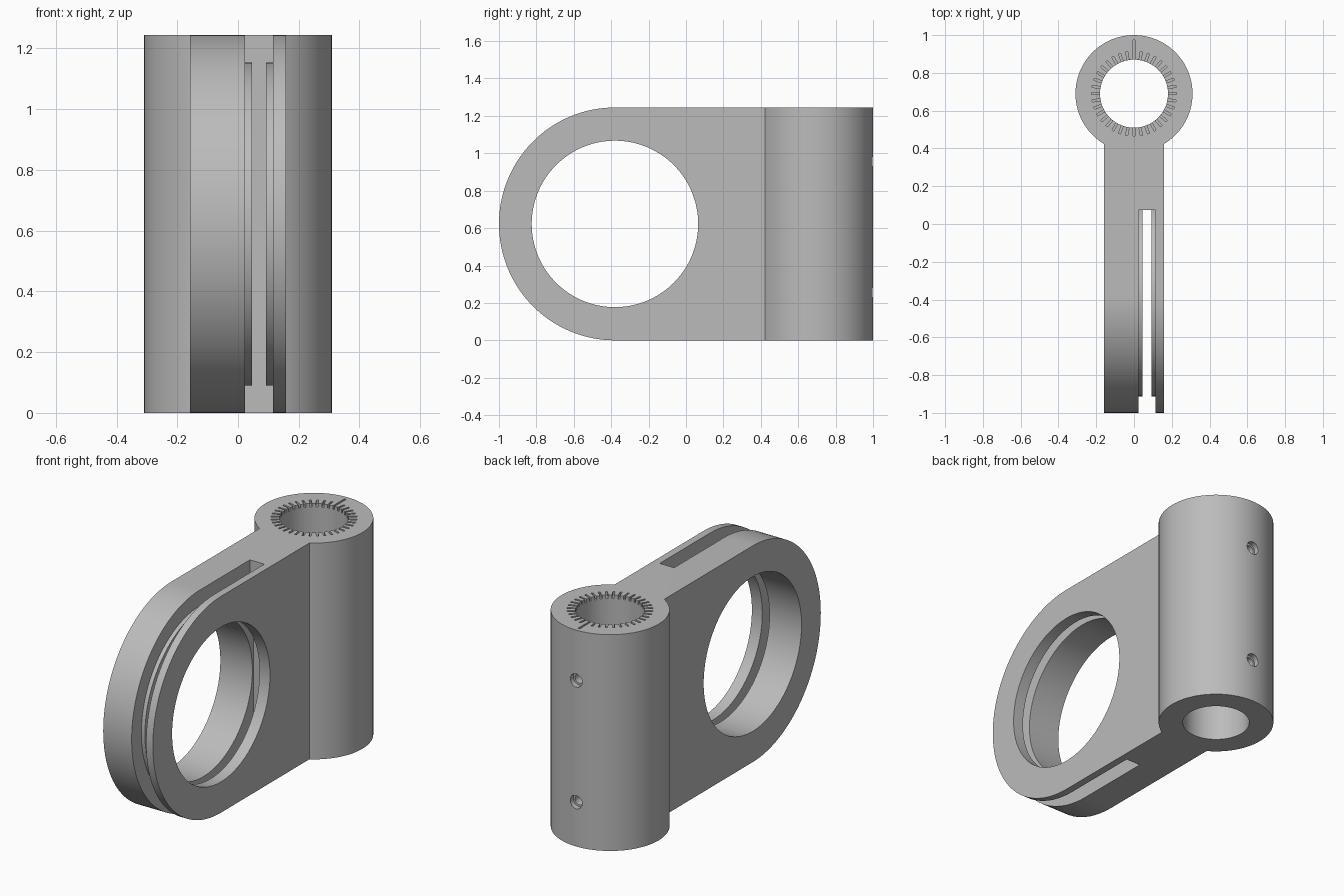
import bpy, bmesh, math
from mathutils import Matrix, Vector

cube = bpy.data.objects.get("Cube")
if cube:
    bpy.data.objects.remove(cube)

HEIGHT = 1.245
MID = HEIGHT / 2
RING_Y = -0.38      # centre of the large ring opening
TUBE_Y = 0.69       # centre of the upright tube
SLOT_X = 0.069      # centre of the clamping slot

grey = bpy.data.materials.new("plain grey")
grey.use_nodes = True
colour = (0.5, 0.5, 0.5, 1)
grey.diffuse_color = colour
grey.node_tree.nodes["Principled BSDF"].inputs["Base Color"].default_value = colour


def make(name, bm):
    mesh = bpy.data.meshes.new(name)
    bmesh.ops.recalc_face_normals(bm, faces=bm.faces)
    bm.to_mesh(mesh)
    bm.free()
    mesh.materials.append(grey)
    obj = bpy.data.objects.new(name, mesh)
    bpy.context.collection.objects.link(obj)
    return obj


def box(name, low, high):
    low, high = Vector(low), Vector(high)
    bm = bmesh.new()
    bmesh.ops.create_cube(bm, size=1, matrix=Matrix.Translation((low + high) / 2)
                          @ Matrix.Diagonal((*(high - low), 1)))
    return make(name, bm)


def cylinder(name, centre, radius, length, axis="Z", sides=96):
    turn = {"X": Matrix.Rotation(math.pi / 2, 4, "Y"),
            "Y": Matrix.Rotation(math.pi / 2, 4, "X"),
            "Z": Matrix.Identity(4)}[axis]
    bm = bmesh.new()
    bmesh.ops.create_cone(bm, cap_ends=True, segments=sides, radius1=radius,
                          radius2=radius, depth=length,
                          matrix=Matrix.Translation(centre) @ turn)
    return make(name, bm)


def combine(target, tool, operation="DIFFERENCE"):
    tool.hide_render = True
    mod = target.modifiers.new("combine", "BOOLEAN")
    mod.operation, mod.solver, mod.object = operation, "EXACT", tool
    bpy.context.view_layer.objects.active = target
    bpy.ops.object.modifier_apply(modifier=mod.name)
    bpy.data.objects.remove(tool)


# Arm: flat plate with a round front end, extruded sideways
bm = bmesh.new()
outline = [(TUBE_Y, 0), (TUBE_Y, HEIGHT)]
for i in range(65):
    a = math.pi / 2 + math.pi * i / 64
    outline.append((RING_Y + 0.62 * math.cos(a), MID + MID * math.sin(a)))
face = bm.faces.new([bm.verts.new((-0.158, y, z)) for y, z in outline])
side = bmesh.ops.extrude_face_region(bm, geom=[face])["geom"]
bmesh.ops.translate(bm, vec=(0.316, 0, 0),
                    verts=[v for v in side if isinstance(v, bmesh.types.BMVert)])
bracket = make("clamp_bracket", bm)

# Ring opening, stepped slot: wide outside the inner rim, narrow through it
combine(bracket, cylinder("ring_opening", (0, RING_Y, MID), 0.445, 1, "X", 128))
wide = box("wide_slot", (SLOT_X - 0.046, -1.1, -0.1), (SLOT_X + 0.046, 0.075, 1.4))
combine(wide, cylinder("inner_rim", (0, RING_Y, MID), 0.532, 1, "X", 128))
combine(bracket, wide)
combine(bracket, box("narrow_slot", (SLOT_X - 0.023, -1.1, -0.1),
                     (SLOT_X + 0.023, 0.075, 1.4)))

# Upright tube and its bore
combine(bracket, cylinder("tube", (0, TUBE_Y, MID), 0.31, HEIGHT), "UNION")
combine(bracket, cylinder("tube_bore", (0, TUBE_Y, MID), 0.18, 2))

# Scale marks around the top of the bore, with one long pointer mark
bm = bmesh.new()
MARKS = 36
for i in range(MARKS):
    outer = 0.285 if i == 0 else 0.225
    spin = Matrix.Rotation(math.tau * i / MARKS, 4, "Z")
    bmesh.ops.create_cube(bm, size=1, matrix=Matrix.Translation((0, TUBE_Y, HEIGHT)) @ spin
                          @ Matrix.Translation((0, (0.165 + outer) / 2, 0))
                          @ Matrix.Diagonal((0.011, outer - 0.165, 0.04, 1)))
combine(bracket, make("scale_marks", bm))

# Two stepped screw holes in the back of the tube
for z in (0.255, 0.955):
    combine(bracket, cylinder("screw_hole", (0, 0.95, z), 0.027, 0.3, "Y", 32))
    combine(bracket, cylinder("screw_recess", (0, 1.02, z), 0.038, 0.1, "Y", 32))

bpy.ops.object.select_all(action="DESELECT")
bracket.select_set(True)
bpy.context.view_layer.objects.active = bracket
bpy.ops.object.shade_smooth_by_angle(angle=math.radians(25))
